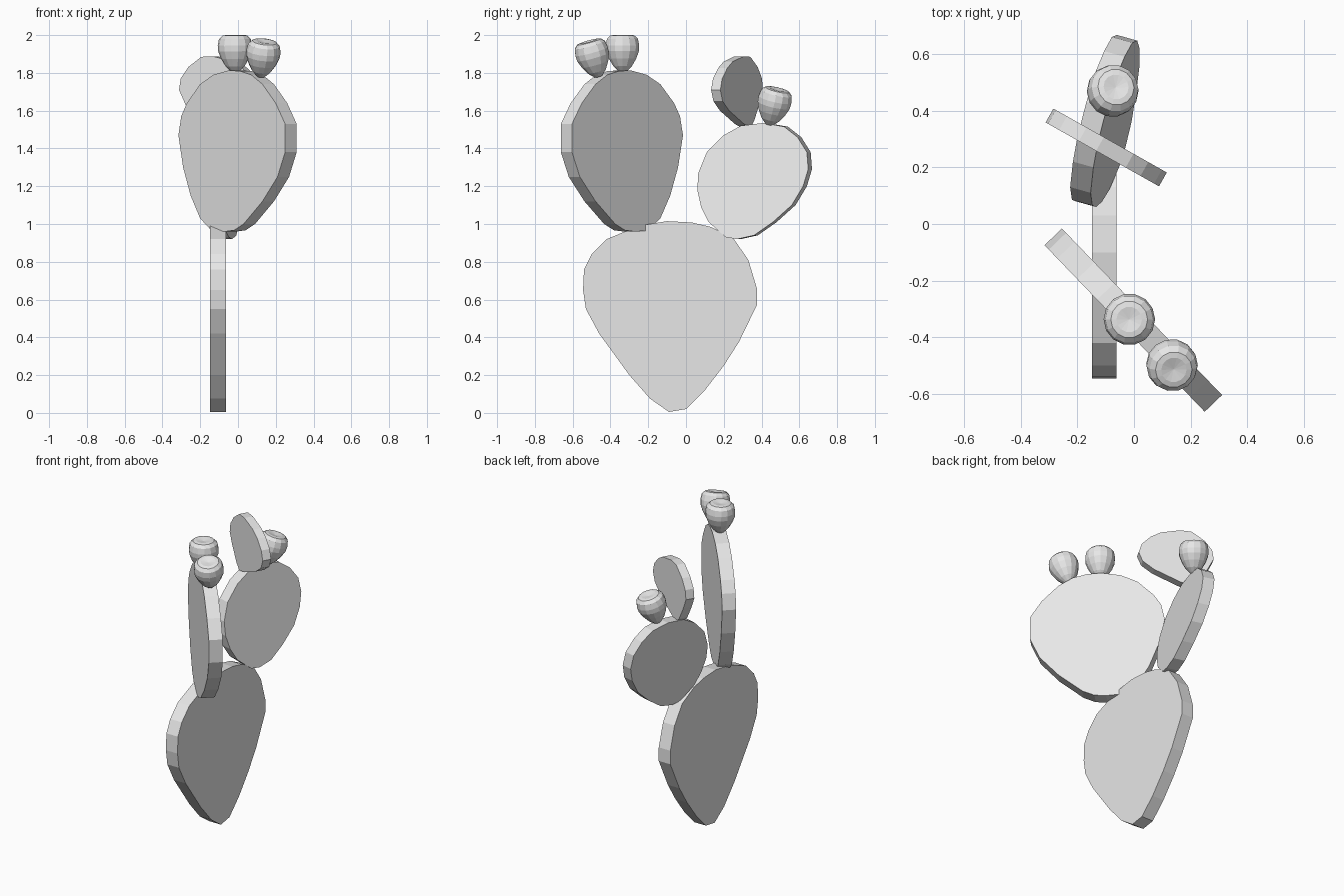
import bpy, bmesh, math
from mathutils import Vector

if "Cube" in bpy.data.objects:
    bpy.data.objects.remove(bpy.data.objects["Cube"])

grey = bpy.data.materials.new("plain_grey")
grey.diffuse_color = (0.8, 0.8, 0.8, 1)
grey.use_nodes = True
grey.node_tree.nodes["Principled BSDF"].inputs["Base Color"].default_value = grey.diffuse_color


def finish(name, bm):
    bmesh.ops.recalc_face_normals(bm, faces=bm.faces[:])
    mesh = bpy.data.meshes.new(name)
    bm.to_mesh(mesh)
    bm.free()
    mesh.materials.append(grey)
    obj = bpy.data.objects.new(name, mesh)
    bpy.context.collection.objects.link(obj)
    return obj


# Flat slab: outline points (h, z) lie on the plan line origin + h * step,
# with an optional lean in x around a given height
def pad(name, outline, origin, step, thick, lean=0.0, lean_z=0.0):
    bm = bmesh.new()
    o, s = Vector((*origin, 0)), Vector((*step, 0))
    n = Vector((s.y, -s.x, 0)).normalized() * thick / 2
    rings = []
    for side in (-1, 1):
        rings.append([bm.verts.new(o + s * h + n * side
                                   + Vector((-lean * (z - lean_z), 0, z)))
                      for h, z in outline])
    a, b = rings
    bm.faces.new(a)
    bm.faces.new(b[::-1])
    for i in range(len(a)):
        j = (i + 1) % len(a)
        bm.faces.new((a[i], b[i], b[j], a[j]))
    return finish(name, bm)


# Bud-shaped fruit: turned profile of (radius, height), tilted along base -> top
def fruit(name, base, top, sides=14):
    profile = [(0.02, 0), (0.05, 0.03), (0.074, 0.07), (0.089, 0.11),
               (0.091, 0.14), (0.084, 0.175), (0.065, 0.193), (0.045, 0.196)]
    base, top = Vector(base), Vector(top)
    rot = Vector((0, 0, 1)).rotation_difference(top - base)
    bm = bmesh.new()
    rings = [[bm.verts.new(base + rot @ Vector((r * math.cos(t), r * math.sin(t), z)))
              for t in (2 * math.pi * k / sides for k in range(sides))]
             for r, z in profile]
    for lo, hi in zip(rings, rings[1:]):
        for k in range(sides):
            m = (k + 1) % sides
            bm.faces.new((lo[k], lo[m], hi[m], hi[k]))
    bm.faces.new(rings[0][::-1])
    # Slightly dimpled crown
    tip = bm.verts.new(base + rot @ Vector((0, 0, 0.188)))
    for k in range(sides):
        bm.faces.new((rings[-1][k], rings[-1][(k + 1) % sides], tip))
    return finish(name, bm)


# Large base pad
pad("base_pad", [(-.09, 0.005), (0, .02), (.1, .12), (.2, .25), (.28, .375),
                 (.375, .57), (.375, .66), (.33, .81), (.25, .925), (.13, .985),
                 (.03, 1.008), (-.1, 1.015), (-.25, .99), (-.42, .92),
                 (-.5, .84), (-.54, .76), (-.545, .65), (-.53, .55),
                 (-.46, .42), (-.3, .2), (-.19, .075)],
    (-.105, 0), (0, 1), .085)

# Tall front pad, turned about 45 degrees
pad("front_pad", [(-.07, .96), (-.14, .965), (-.2, 1.03), (-.25, 1.15),
                  (-.29, 1.3), (-.315, 1.47), (-.3, 1.57), (-.27, 1.64),
                  (-.2, 1.74), (-.13, 1.79), (-.05, 1.813), (.01, 1.81),
                  (.07, 1.79), (.13, 1.74), (.2, 1.64), (.25, 1.53),
                  (.25, 1.38), (.21, 1.25), (.13, 1.12), (.03, 1.0), (-.02, .967)],
    (.03, -.373), (1, -1.04), .085)

# Rounded back pad, leaning towards the left
pad("back_pad", [(.28, .92), (.22, .93), (.13, 1.01), (.09, 1.09), (.07, 1.18),
                 (.075, 1.27), (.12, 1.38), (.21, 1.47), (.3, 1.52),
                 (.42, 1.535), (.53, 1.515), (.6, 1.46), (.65, 1.38),
                 (.657, 1.29), (.63, 1.2), (.57, 1.1), (.47, 1.01), (.37, .94)],
    (-.197, 0), (.278, 1), .075, .17, 1.23)

# Small pad on top of the back pad
pad("small_pad", [(-.09, 1.51), (-.02, 1.53), (.14, 1.6), (.21, 1.65),
                  (.235, 1.71), (.215, 1.77), (.16, 1.825), (.1, 1.86),
                  (-.02, 1.888), (-.09, 1.885), (-.17, 1.83), (-.215, 1.77),
                  (-.225, 1.71), (-.19, 1.64), (-.13, 1.545)],
    (-.1025, .2725), (.87, -.49), .056)

# Fruits
fruit("front_fruit_inner", (-.015, -.335, 1.805), (-.017, -.337, 2.0))
fruit("front_fruit_outer", (.12, -.463, 1.78), (.142, -.518, 1.98))
fruit("back_fruit", (-.1, .44, 1.527), (-.062, .485, 1.72))
